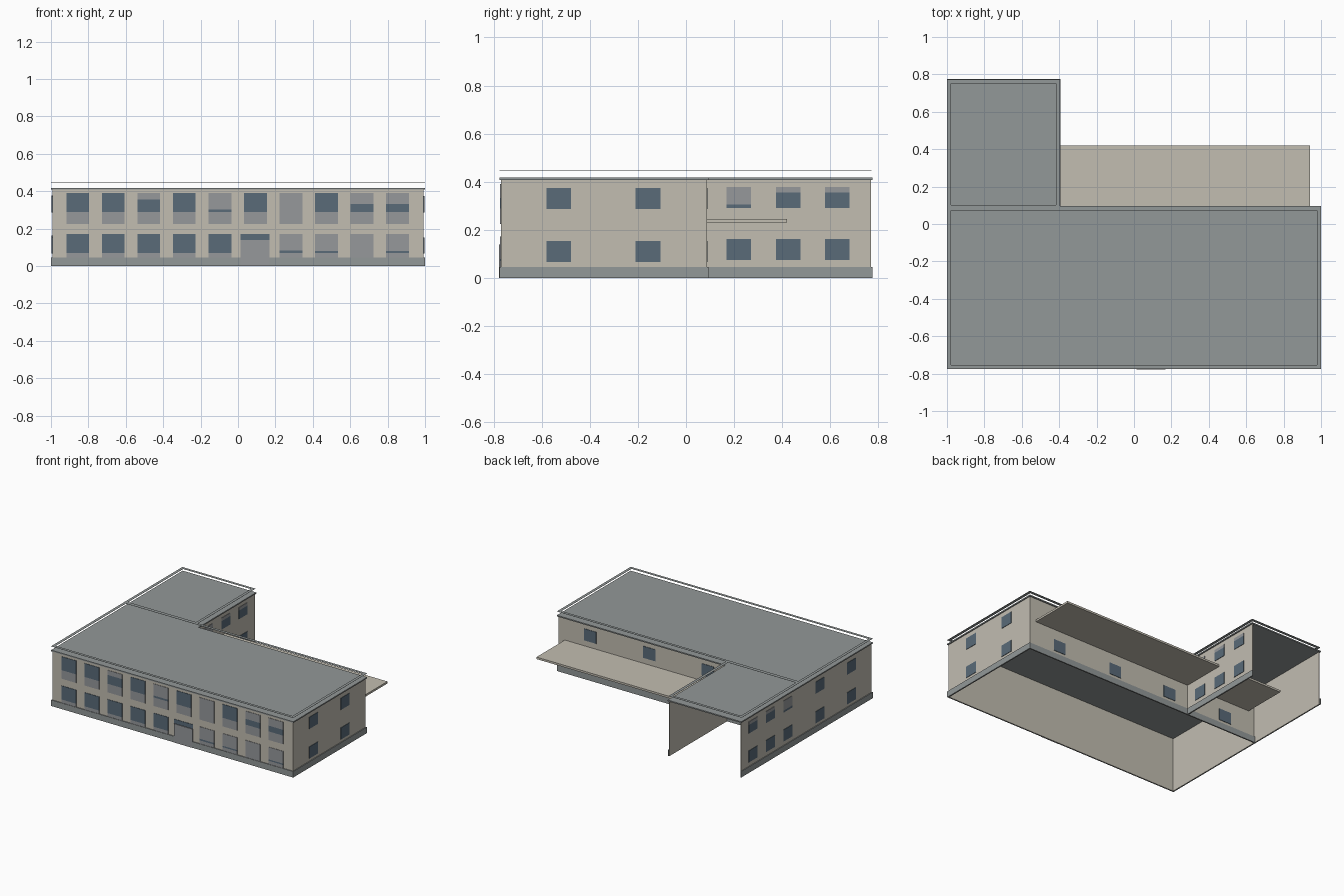
import bpy
import bmesh

if "Cube" in bpy.data.objects:
    bpy.data.objects.remove(bpy.data.objects["Cube"], do_unlink=True)


def material(name, rgb):
    m = bpy.data.materials.new(name)
    m.use_nodes = True
    m.diffuse_color = (*rgb, 1)
    m.node_tree.nodes["Principled BSDF"].inputs["Base Color"].default_value = (*rgb, 1)
    return m


BEIGE = material("beige plaster", (0.54, 0.51, 0.44))
GREY = material("roof grey", (0.29, 0.315, 0.315))
GLASS = material("blue glass", (0.10, 0.145, 0.19))
SHUTTER = material("shutter grey", (0.305, 0.315, 0.33))


def part(name, mat, boxes):
    """One object made of boxes given as (x0, x1, y0, y1, z0, z1)."""
    bm = bmesh.new()
    for x0, x1, y0, y1, z0, z1 in boxes:
        vs = bmesh.ops.create_cube(bm, size=1)["verts"]
        for v in vs:
            v.co = (x1 if v.co.x > 0 else x0,
                    y1 if v.co.y > 0 else y0,
                    z1 if v.co.z > 0 else z0)
    me = bpy.data.meshes.new(name)
    bm.to_mesh(me)
    bm.free()
    me.materials.append(mat)
    ob = bpy.data.objects.new(name, me)
    bpy.context.collection.objects.link(ob)


def frame(x0, x1, y0, y1, z0, z1, t):
    """Four bars of width t around a rectangle: front, back, right, left."""
    return [(x0, x1, y0, y0 + t, z0, z1), (x0, x1, y1 - t, y1, z0, z1),
            (x0, x0 + t, y0 + t, y1 - t, z0, z1), (x1 - t, x1, y0 + t, y1 - t, z0, z1)]


# Main dimensions
X, FRONT, MID, BACK = 0.993, -0.77, 0.087, 0.77
WING = -0.4
WALL_TOP, PLINTH_TOP, T, OUT = 0.41, 0.045, 0.004, 0.006

# Walls: closed main block, wing open at the back
part("main_walls", BEIGE, frame(-X, X, FRONT, MID, 0, WALL_TOP, T))
part("wing_walls", BEIGE, [(-X, -X + T, MID, BACK, 0, WALL_TOP),
                           (WING - T, WING, MID, BACK, 0, WALL_TOP)])

# Plinth skin around the foot of the walls
part("main_plinth", GREY, frame(-X - OUT, X + OUT, FRONT - OUT, MID + OUT,
                                0, PLINTH_TOP, OUT))
part("wing_plinth", GREY, [(-X - OUT, -X, MID, BACK + OUT, 0, PLINTH_TOP),
                           (WING, WING + OUT, MID, BACK + OUT, 0, PLINTH_TOP)])

# Roof slabs with a small overhang, and thin frames floating above them
part("main_roof", GREY, [(-1, 1, -0.776, 0.095, 0.408, 0.417)])
part("wing_roof", GREY, [(-1, WING + 0.008, 0.08, 0.776, 0.408, 0.417)])
part("main_roof_frame", GREY, frame(-1, 1, -0.776, 0.095, 0.445, 0.446, 0.022))
part("wing_roof_frame", GREY, frame(-1, WING + 0.004, 0.08, 0.772, 0.445, 0.446, 0.022))

# Canopy along the back
part("canopy", BEIGE, [(-0.94, 0.94, MID, 0.42, 0.23, 0.245)])


def plate(side, u, w, z0, z1, d=0.003):
    """Thin plate on an outer wall, centred at u along it."""
    a, b = u - w / 2, u + w / 2
    return {"front": (a, b, FRONT - d, FRONT, z0, z1),
            "back": (a, b, MID, MID + d, z0, z1),
            "left": (X, X + d, a, b, z0, z1),
            "right": (-X - d, -X, a, b, z0, z1),
            "wing": (WING, WING + d, a, b, z0, z1)}[side]


def windows(name, side, centres, w, z0, z1, blinds=None):
    """Row of windows; blinds gives the height where each shutter ends."""
    glass, shut = [], []
    for i, u in enumerate(centres):
        cut = blinds[i] if blinds else z1
        if cut > z0:
            glass.append(plate(side, u, w, z0, cut))
        if cut < z1:
            shut.append(plate(side, u, w, cut, z1))
    part(name + "_glass", GLASS, glass)
    if shut:
        part(name + "_shutters", SHUTTER, shut)


# Front facade: ten bays, the sixth holding the door
bays = [-0.857 + 0.19 * i for i in range(10)]
TOP = 0.39
windows("front_upper", "front", bays, 0.122, 0.289, TOP,
        [TOP, TOP, 0.355, TOP, 0.303, TOP, 0.289, TOP, 0.332, 0.332])
part("front_upper_panels", SHUTTER,
     [plate("front", u, 0.122, 0.225, 0.289) for u in bays])
low_bays = bays[:5] + bays[6:]
TOP = 0.172
windows("front_lower", "front", low_bays, 0.122, 0.07, TOP,
        [TOP] * 5 + [0.082, 0.08, 0.07, 0.08])
part("front_lower_panels", SHUTTER,
     [plate("front", u, 0.122, PLINTH_TOP, 0.07) for u in low_bays])
part("door", SHUTTER, [plate("front", 0.092, 0.155, 0, 0.14, 0.008)])
part("door_transom", GLASS, [plate("front", 0.092, 0.155, 0.14, TOP)])

# Side windows of the main block and the wing
for side in ("left", "right"):
    for row, z in (("lower", 0.066), ("upper", 0.287)):
        windows(f"{side}_{row}", side, (-0.529, -0.158), 0.102, z, z + 0.087)
for side in ("wing", "right"):
    cols = (0.22, 0.426, 0.629)
    windows(f"wing_{side}_lower", side, cols, 0.102, 0.075, 0.162)
    windows(f"wing_{side}_upper", side, cols, 0.102, 0.291, 0.378, (0.306, 0.355, 0.355))

# Back windows above and below the canopy
for row, z in (("lower", 0.066), ("upper", 0.287)):
    windows(f"back_{row}", "back", (-0.73, -0.24, 0.24, 0.73), 0.102, z, z + 0.087)
